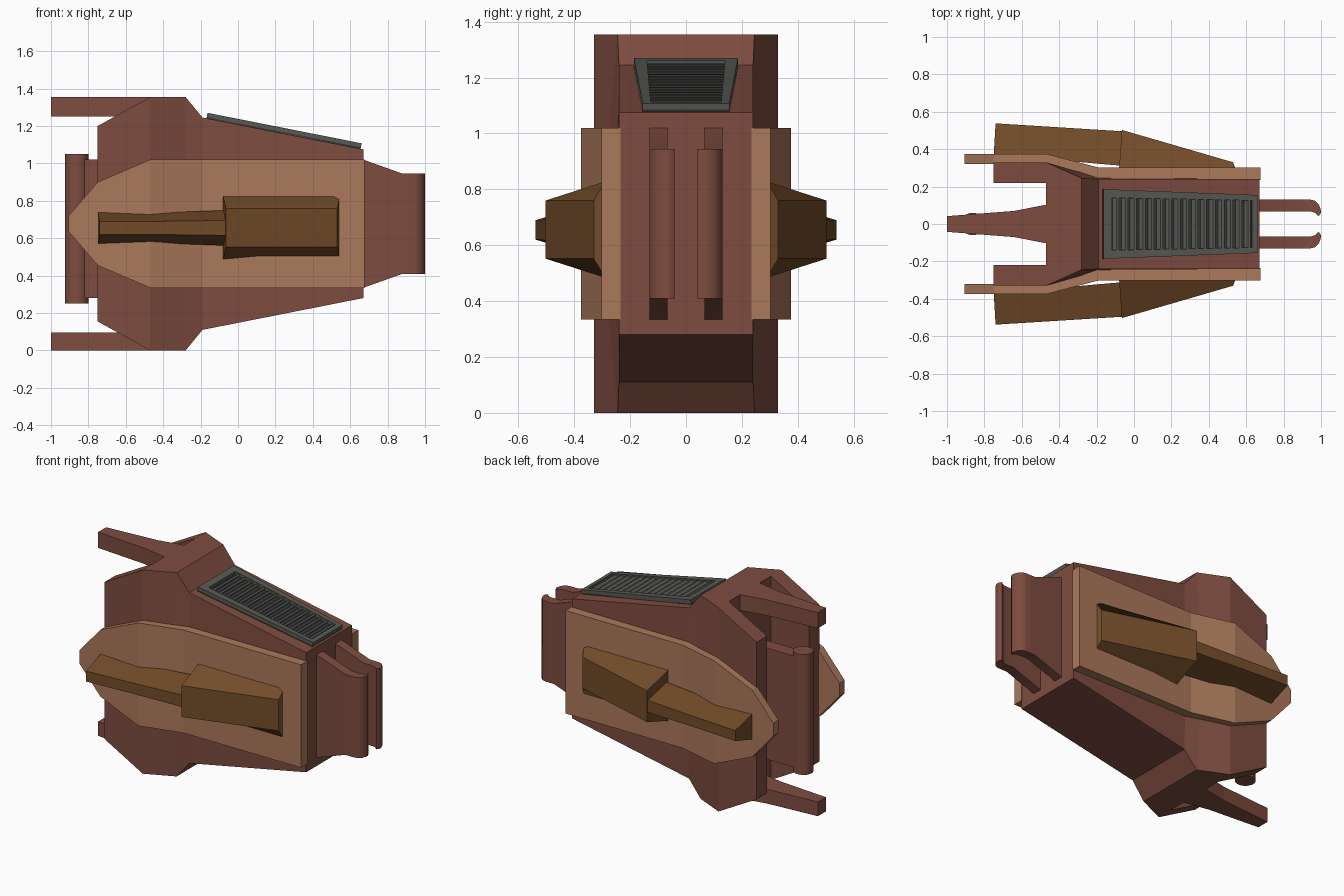
import bpy, bmesh, math
from mathutils import Matrix, Vector

if "Cube" in bpy.data.objects:
    bpy.data.objects.remove(bpy.data.objects["Cube"])

H = 1.355  # total height; the body is symmetric about H / 2


def material(name, rgb):
    m = bpy.data.materials.new(name)
    m.diffuse_color = (*rgb, 1)
    m.use_nodes = True
    m.node_tree.nodes["Principled BSDF"].inputs["Base Color"].default_value = m.diffuse_color
    return m


RUST = material("rust_brown", (0.21, 0.073, 0.051))
TAN = material("tan", (0.41, 0.19, 0.105))
BROWN = material("dark_brown", (0.17, 0.072, 0.022))
GREY = material("vent_grey", (0.10, 0.10, 0.09))
DARK = material("vent_dark", (0.035, 0.035, 0.035))


def loft(name, rings, mat, smooth=False):
    """Skin a closed solid through rings with equal point counts."""
    bm = bmesh.new()
    rs = [[bm.verts.new(p) for p in r] for r in rings]
    n = len(rs[0])
    for a, b in zip(rs, rs[1:]):
        for i in range(n):
            j = (i + 1) % n
            bm.faces.new((a[i], a[j], b[j], b[i]))
    bm.faces.new(rs[0])
    bm.faces.new(rs[-1])
    bmesh.ops.recalc_face_normals(bm, faces=bm.faces)
    me = bpy.data.meshes.new(name)
    bm.to_mesh(me)
    bm.free()
    ob = bpy.data.objects.new(name, me)
    bpy.context.collection.objects.link(ob)
    me.materials.append(mat)
    if smooth:
        bpy.context.view_layer.objects.active = ob
        ob.select_set(True)
        bpy.ops.object.shade_smooth_by_angle(angle=math.radians(40))
        ob.select_set(False)
    return ob


def mirror_z(pts):
    """Append the lower half of an upper xz outline."""
    return pts + [(x, H - z) for x, z in reversed(pts)]


# Main hull, lofted front to back
def hull_ring(x, y_top, y_mid, z_top):
    half = [(y_top, z_top), (y_mid, 1.02), (y_mid, H - 1.02), (y_top, H - z_top)]
    return [(x, y, z) for y, z in half] + [(x, -y, z) for y, z in reversed(half)]


loft("hull", [hull_ring(-0.47, 0.33, 0.33, 1.355),
              hull_ring(-0.28, 0.245, 0.275, 1.355),
              hull_ring(-0.19, 0.24, 0.245, 1.245),
              hull_ring(0.67, 0.24, 0.24, 1.075)], RUST)

# Tail prongs, top and bottom
for name, z0, z1 in (("upper", 1.25, H), ("lower", 0, H - 1.26)):
    loft(name + "_tail_prong",
         [[(x, -w, z0), (x, w, z0), (x, w, z1), (x, -w, z1)]
          for x, w in ((-1, 0.042), (-0.64, 0.07), (-0.46, 0.105))], RUST)

# Rear spine with a round column at its end
loft("rear_spine", [[(x, -0.045, 0.28), (x, 0.045, 0.28),
                     (x, 0.045, 1.02), (x, -0.045, 1.02)] for x in (-0.86, -0.46)], RUST)
loft("rear_column", [[(-0.8625 + 0.0625 * math.cos(t * math.tau / 24),
                       0.06 * math.sin(t * math.tau / 24), z) for t in range(24)]
                     for z in (0.25, 1.05)], RUST, True)

for s, side in ((1, "left"), (-1, "right")):
    # Rear walls of the hull beside the open slot
    wall = mirror_z([(-0.75, 1.2), (-0.47, 1.355)])
    loft(side + "_rear_wall", [[(x, s * y, z) for x, z in wall] for y in (0.22, 0.33)], RUST)

    # Bent armour plate
    plate = ((-0.905, 0.72, 0.32, 0.375), (-0.75, 0.90, 0.32, 0.375), (-0.47, 1.02, 0.32, 0.375),
             (-0.19, 1.02, 0.24, 0.302), (0.675, 1.02, 0.235, 0.302))
    loft(side + "_side_plate",
         [[(x, s * yi, H - z), (x, s * yo, H - z), (x, s * yo, z), (x, s * yi, z)]
          for x, z, yi, yo in plate], TAN)

    # Gun housing and barrel: tapered trapezoid sections
    def section(xb, yb, hb, xo, yo, ho, c):
        return [(xb, s * yb, c - hb), (xo, s * yo, c - ho),
                (xo, s * yo, c + ho), (xb, s * yb, c + hb)]

    loft(side + "_gun_housing", [section(-0.08, 0.29, 0.172, -0.065, 0.503, 0.104, 0.656),
                                 section(0.545, 0.29, 0.172, 0.53, 0.33, 0.104, 0.656)], BROWN)
    loft(side + "_gun_barrel", [section(-0.75, 0.37, 0.085, -0.74, 0.538, 0.035, 0.655),
                                section(-0.45, 0.345, 0.08, -0.45, 0.52, 0.035, 0.655),
                                section(-0.05, 0.31, 0.095, -0.05, 0.495, 0.04, 0.655)], BROWN)

    # Front fin hooking in towards the centre: outer xy, inner xy along the path
    path = (((0.66, 0.13), (0.66, 0.066)), ((0.88, 0.13), (0.88, 0.066)),
            ((0.945, 0.13), (0.945, 0.066)), ((0.968, 0.124), (0.958, 0.064)),
            ((0.988, 0.105), (0.972, 0.057)), ((0.998, 0.08), (0.982, 0.047)),
            ((1.0, 0.06), (0.988, 0.042)))
    rings = []
    for o, i in path:
        top = [max(0.945, 1.02 - (p[0] - 0.67) * 0.357) for p in (o, i)]
        rings.append([(o[0], s * o[1], H + 0.0 - top[0]), (o[0], s * o[1], top[0]),
                      (i[0], s * i[1], top[1]), (i[0], s * i[1], H - top[1])])
    for r in rings:
        for k in (0, 3):
            r[k] = (r[k][0], r[k][1], r[k][2] - 0.055)
    loft(side + "_front_fin", [[(x, y, z if z > H / 2 else z + 0.0) for x, y, z in r]
                               for r in [[(x, y, z + (0.055 if z < H / 2 else 0))
                                          for x, y, z in r] for r in rings]], RUST, True)

# Sloped vent on the roof: u runs down the slope, h is height above the roof
SLOPE = math.atan2(0.17, 0.86)
VENT = Matrix.Translation((-0.19, 0, 1.245)) @ Matrix.Rotation(SLOPE, 4, 'Y')


def vent_part(name, corners, h0, h1, mat):
    return loft(name, [[VENT @ Vector((u, v, h)) for u, v in corners] for h in (h0, h1)], mat)


def width(u):
    return 0.186 - 0.031 * (u - 0.03) / 0.83


U0, U1, A, B = 0.022, 0.862, 0.068, 0.832
vent_part("vent_base", [(U0, -width(U0)), (U1, -width(U1)), (U1, width(U1)), (U0, width(U0))],
          -0.005, 0.008, DARK)
for name, u, v in (("back", U0, A), ("front", B, U1)):
    vent_part("vent_frame_" + name, [(u, -width(u)), (v, -width(v)), (v, width(v)), (u, width(u))],
              -0.004, 0.03, GREY)
for s, side in ((1, "left"), (-1, "right")):
    vent_part("vent_frame_" + side, [(A, s * width(A)), (B, s * width(B)),
                                     (B, s * (width(B) - 0.03)), (A, s * (width(A) - 0.045))],
              -0.004, 0.03, GREY)

# Slanted louvre slats
COUNT = 16
for k in range(COUNT):
    u = A + (B - A) * (k + 0.5) / COUNT
    w = width(u) - 0.03
    prof = [(-0.018, 0.006), (0.006, 0.006), (0.016, 0.024), (0.002, 0.024)]
    loft("vent_slat", [[VENT @ Vector((u + a, y, h)) for a, h in prof] for y in (-w, w)], GREY)
